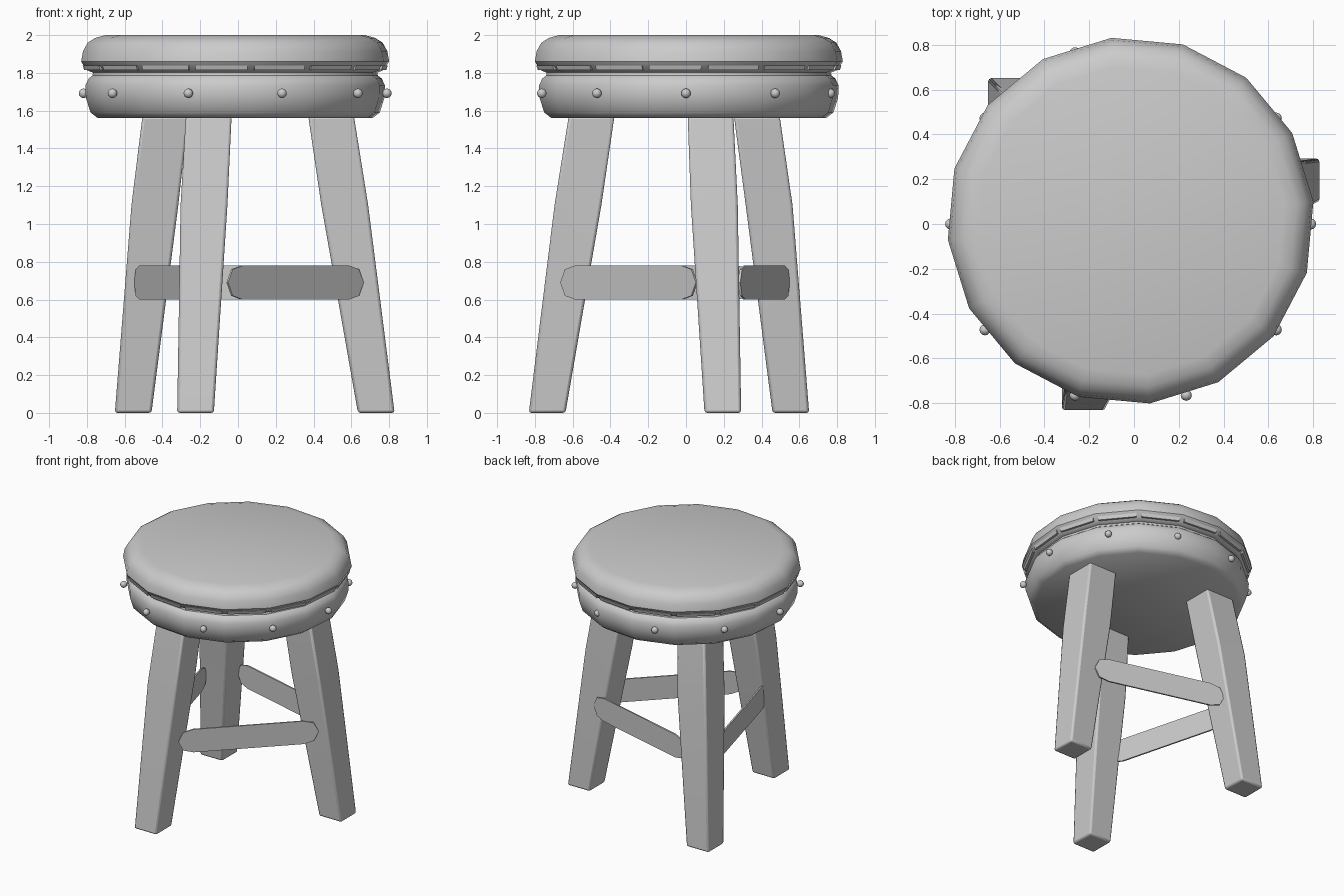
import bpy, bmesh, math
from mathutils import Vector

cube = bpy.data.objects.get("Cube")
if cube:
    bpy.data.objects.remove(cube, do_unlink=True)

# One plain grey for the whole stool
grey = bpy.data.materials.new("plain_grey")
grey.use_nodes = True
COLOUR = (0.6, 0.6, 0.6, 1)
grey.diffuse_color = COLOUR
grey.node_tree.nodes["Principled BSDF"].inputs["Base Color"].default_value = COLOUR

SIDES = 16
TURN = math.radians(6)
CENTRE = Vector((-0.015, 0.015, 0))


def polar(r, a, z):
    return Vector((r * math.cos(a), r * math.sin(a), z))


def finish(name, bm, smooth=40, bevel=0):
    bmesh.ops.recalc_face_normals(bm, faces=bm.faces)
    mesh = bpy.data.meshes.new(name)
    bm.to_mesh(mesh)
    bm.free()
    mesh.materials.append(grey)
    ob = bpy.data.objects.new(name, mesh)
    bpy.context.collection.objects.link(ob)
    if bevel:
        mod = ob.modifiers.new("soft_edges", 'BEVEL')
        mod.width, mod.segments = bevel, 2
        mod.limit_method, mod.angle_limit = 'ANGLE', math.radians(40)
    bpy.ops.object.select_all(action='DESELECT')
    bpy.context.view_layer.objects.active = ob
    ob.select_set(True)
    bpy.ops.object.shade_smooth_by_angle(angle=math.radians(smooth))
    return ob


def loft(bm, rings):
    """Skin a stack of closed rings and cap both ends."""
    loops = [[bm.verts.new(p) for p in ring] for ring in rings]
    n = len(loops[0])
    for low, high in zip(loops, loops[1:]):
        for i in range(n):
            j = (i + 1) % n
            bm.faces.new((low[i], low[j], high[j], high[i]))
    bm.faces.new(loops[0][::-1])
    bm.faces.new(loops[-1])


def lathe(name, profile):
    bm = bmesh.new()
    loft(bm, [[CENTRE + polar(r, TURN + math.tau * i / SIDES, z)
               for i in range(SIDES)] for r, z in profile])
    return finish(name, bm)


# Round seat: lower band and padded cushion
lathe("seat_band", [(0.73, 1.56), (0.77, 1.59), (0.795, 1.67), (0.797, 1.735),
                    (0.78, 1.77), (0.76, 1.785), (0.755, 1.81)])
lathe("seat_cushion", [(0.755, 1.80), (0.79, 1.815), (0.82, 1.86), (0.81, 1.915),
                       (0.785, 1.96), (0.745, 1.985), (0.69, 2.0)])

# Broken piping strips around the seam under the cushion
bm = bmesh.new()
step = math.tau / SIDES
for i in range(SIDES):
    start = TURN + step * i
    ends = []
    for t in (0.06, 0.94):
        a, b = (polar(1, start + s, 0) for s in (0, step))
        d = a.lerp(b, t)
        ends.append([CENTRE + d * r + Vector((0, 0, z)) for r, z in
                     ((0.77, 1.815), (0.806, 1.815), (0.814, 1.84), (0.77, 1.84))])
    loft(bm, ends)
finish("seam_piping", bm, 30)

# Ten round studs on the band
bm = bmesh.new()
for i in range(10):
    ret = bmesh.ops.create_uvsphere(bm, u_segments=12, v_segments=8, radius=0.025)
    at = polar(0.803, math.tau * i / 10, 1.692) + Vector((-0.015, 0, 0))
    bmesh.ops.translate(bm, verts=ret["verts"], vec=at)
finish("band_studs", bm, 60)

# Three splayed, tapered legs: foot, middle and top centres
HEIGHTS = (0, 1.1, 1.57)
HALF = (0.097, 0.124, 0.121)
LEGS = {
    "front_leg": ((-0.225, -0.735), (-0.18, -0.572), (-0.155, -0.5)),
    "left_leg": ((0.732, 0.195), (0.565, 0.15), (0.493, 0.13)),
    "back_leg": ((-0.555, 0.555), (-0.44, 0.44), (-0.385, 0.375)),
}
for name, path in LEGS.items():
    bm = bmesh.new()
    loft(bm, [[(x + sx * h, y + sy * h, z)
               for sx, sy in ((-1, -1), (1, -1), (1, 1), (-1, 1))]
              for (x, y), z, h in zip(path, HEIGHTS, HALF)])
    finish(name, bm, 40, 0.014)

# Three thin stretchers with clipped ends, one per pair of legs
for i, name in enumerate(("front_stretcher", "back_stretcher", "side_stretcher")):
    turn = math.tau * i / 3
    a = polar(0.668, math.radians(-94.5) + turn, 0.69)
    b = polar(0.668, math.radians(4.5) + turn, 0.69)
    along = (b - a).normalized()
    inward = Vector((0, 0, 1)).cross(along) * 0.012
    half_end = ((0.11, 0.09), (0.035, 0.07), (0, 0), (0.035, -0.07), (0.11, -0.09))
    outline = [a + along * d + Vector((0, 0, h)) for d, h in half_end]
    outline += [b - along * d + Vector((0, 0, h)) for d, h in reversed(half_end)]
    bm = bmesh.new()
    loft(bm, [outline, [p + inward for p in outline]])
    finish(name, bm, 30)
